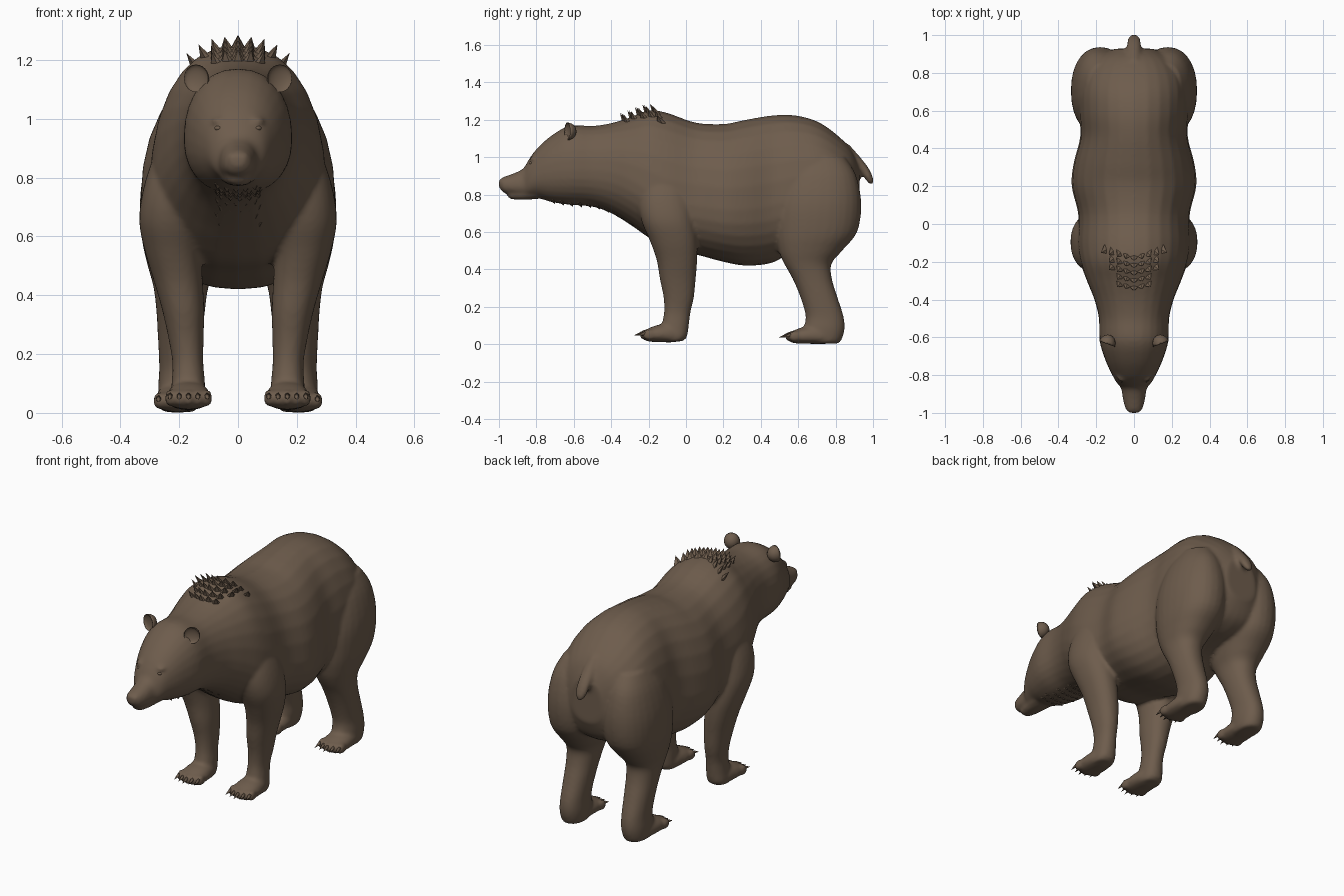
import bpy, bmesh, math
from mathutils import Vector, Matrix
from mathutils.bvhtree import BVHTree

if "Cube" in bpy.data.objects:
    bpy.data.objects.remove(bpy.data.objects["Cube"])

fur = bpy.data.materials.new("brown_fur")
fur.diffuse_color = (0.155, 0.108, 0.073, 1)
fur.use_nodes = True
fur.node_tree.nodes["Principled BSDF"].inputs["Base Color"].default_value = fur.diffuse_color
N = 28


def smooth_rows(rows, steps=4):
    """Catmull-Rom interpolation between key cross-sections."""
    out = []
    for i in range(len(rows) - 1):
        quad = [rows[max(i - 1, 0)], rows[i], rows[i + 1], rows[min(i + 2, len(rows) - 1)]]
        for k in range(steps):
            t = k / steps
            out.append([0.5 * (2 * b + (c - a) * t + (2 * a - 5 * b + 4 * c - d) * t * t
                               + (3 * b - a - 3 * c + d) * t ** 3) for a, b, c, d in zip(*quad)])
    return out + [list(rows[-1])]


def loft(bm, rings):
    loops = [[bm.verts.new(p) for p in r] for r in rings]
    for a, b in zip(loops, loops[1:]):
        for i in range(N):
            j = (i + 1) % N
            bm.faces.new((a[i], a[j], b[j], b[i]))
    bm.faces.new(loops[0])
    bm.faces.new(loops[-1])


def unit(i, p=2.2):
    a = 2 * math.pi * i / N
    c, s = math.cos(a), math.sin(a)
    return math.copysign(abs(c) ** (2 / p), c), math.copysign(abs(s) ** (2 / p), s)


def loft_y(bm, rows, cx=0):
    """Rows: y, top, bottom, half width, height of the widest point."""
    rings = []
    for y, top, bot, w, zc in smooth_rows(rows):
        rings.append([(cx + w * c, y, zc + s * ((top - zc) if s > 0 else (zc - bot)))
                      for c, s in map(unit, range(N))])
    loft(bm, rings)


def loft_z(bm, rows, side=1):
    """Rows: z, front y, back y, inner x, outer x."""
    rings = []
    for z, f, b, xi, xo in smooth_rows(rows):
        rings.append([(side * ((xi + xo) / 2 + c * (xo - xi) / 2), (f + b) / 2 + s * (b - f) / 2, z)
                      for c, s in map(unit, range(N))])
    loft(bm, rings)


def ball(bm, at, size):
    bmesh.ops.create_uvsphere(bm, u_segments=16, v_segments=10, radius=1,
                              matrix=Matrix.Translation(at) @ Matrix.Diagonal((*size, 1)))


def spike(bm, base, direction, width, length, thick=1.0, seg=6):
    d = Vector(direction).normalized()
    m = (Matrix.Translation(Vector(base) + d * length / 2) @ d.to_track_quat('Z', 'Y').to_matrix().to_4x4()
         @ Matrix.Diagonal((1, thick, 1, 1)))
    bmesh.ops.create_cone(bm, cap_ends=True, segments=seg, radius1=width, radius2=0, depth=length, matrix=m)


def finish(bm, name, smooth=True):
    bmesh.ops.recalc_face_normals(bm, faces=bm.faces[:])
    me = bpy.data.meshes.new(name)
    bm.to_mesh(me)
    bm.free()
    me.materials.append(fur)
    for p in me.polygons:
        p.use_smooth = smooth
    ob = bpy.data.objects.new(name, me)
    bpy.context.collection.objects.link(ob)
    return ob


# head, neck and torso in one loft from nose to rump
bm = bmesh.new()
loft_y(bm, [
    (-1.0, .878, .84, .022, .86), (-.975, .894, .81, .046, .85), (-.92, .914, .80, .06, .845),
    (-.87, .94, .79, .068, .85), (-.84, .988, .785, .092, .88), (-.80, 1.042, .785, .115, .90),
    (-.72, 1.115, .76, .152, .92), (-.62, 1.168, .745, .182, .93), (-.5, 1.167, .735, .186, .93),
    (-.4, 1.182, .70, .21, .92), (-.3, 1.212, .64, .25, .88), (-.2, 1.25, .57, .285, .82),
    (-.1, 1.237, .51, .30, .76), (.05, 1.185, .48, .295, .74), (.2, 1.177, .44, .33, .72),
    (.32, 1.2, .42, .32, .72), (.46, 1.223, .435, .285, .74), (.58, 1.224, .5, .29, .78),
    (.7, 1.192, .53, .29, .8), (.8, 1.125, .55, .265, .8), (.88, 1.045, .6, .2, .8),
    (.928, .95, .7, .1, .8)])
surface = BVHTree.FromBMesh(bm)

# lower jaw
loft_y(bm, [(-.955, .80, .79, .015, .795), (-.935, .808, .776, .035, .795),
            (-.86, .82, .772, .052, .80), (-.76, .84, .78, .07, .81)])

# legs, paws and toes
front_leg = [(.95, -.2, -.02, .12, .25), (.85, -.24, .01, .1, .295), (.75, -.255, .035, .1, .325),
             (.65, -.235, .048, .115, .336), (.55, -.192, .06, .125, .317), (.45, -.157, .06, .12, .287),
             (.35, -.14, .052, .115, .258), (.25, -.12, .042, .117, .236), (.17, -.117, .024, .118, .223),
             (.1, -.13, .015, .112, .226), (.04, -.13, .005, .112, .23), (.015, -.12, -.02, .12, .22)]
hind_leg = [(1.0, .6, .85, .08, .25), (.9, .53, .91, .06, .3), (.75, .48, .937, .025, .332),
            (.6, .475, .915, .035, .328), (.5, .495, .835, .07, .307), (.43, .525, .778, .1, .288),
            (.35, .57, .78, .112, .278), (.25, .612, .81, .122, .272), (.15, .64, .842, .13, .268),
            (.08, .63, .848, .13, .272), (.02, .64, .83, .138, .267), (.003, .66, .81, .15, .25)]
paw = [(-.225, .06, .025, .045, .04), (-.2, .085, .014, .07, .045), (-.14, .105, .011, .075, .05),
       (-.06, .11, .011, .062, .05), (0, .08, .03, .03, .05)]
claws = bmesh.new()
for side in (1, -1):
    loft_z(bm, front_leg, side)
    loft_z(bm, hind_leg, side)
    for cx, scale, shift, dz in ((.168, 1, 0, 0), (.207, 1.22, .825, -.009)):
        loft_y(bm, [(y * scale + shift, t + dz, b + dz, w, zc + dz) for y, t, b, w, zc in paw], side * cx)
        for i in range(-2, 3):
            x, y = side * cx + i * .031, -.215 * scale + shift + abs(i) * .009
            ball(bm, (x, y, .05 + dz), (.019, .035, .03))
            spike(claws, (x, y - .02, .058 + dz), (i * .05, -1, -.28), .011, .048)
    # brow ridges and nostril wings
    ball(bm, (side * .062, -.808, .992), (.03, .028, .014))
    ball(bm, (side * .022, -.985, .868), (.015, .014, .018))

# tail
loft_z(bm, [(1.07, .80, .87, -.03, .03), (.99, .865, .94, -.036, .036), (.93, .925, .983, -.036, .036),
            (.88, .96, 1.002, -.03, .03), (.855, .982, 1.0, -.012, .012)])

# fuse everything into one smooth skin
body = finish(bm, "bear_body")
rm = body.modifiers.new("fuse", 'REMESH')
rm.mode = 'VOXEL'
rm.voxel_size = .0105
rm.use_smooth_shade = True
sm = body.modifiers.new("soften", 'SMOOTH')
sm.factor = .5
sm.iterations = 5
finish(claws, "claws")

# cupped ears
bm = bmesh.new()
for side in (1, -1):
    part = bmesh.ops.create_uvsphere(bm, u_segments=20, v_segments=12, radius=1)["verts"]
    for v in part:
        if v.co.y < 0:
            v.co.y *= -.35
    bmesh.ops.transform(bm, verts=part, matrix=Matrix.Translation((side * .143, -.635, 1.138))
                        @ Matrix.Rotation(side * .35, 4, 'Z') @ Matrix.Diagonal((.044, .05, .047, 1)))
finish(bm, "ears")

# eyes
bm = bmesh.new()
for side in (1, -1):
    ball(bm, (side * .066, -.826, .968), (.014, .012, .009))
finish(bm, "eyes")

# ragged shoulder crest, set on the back by casting rays down
bm = bmesh.new()
for row in range(5):
    y = -.33 + row * .04
    count = 2 + row // 2
    for i in range(-count, count + 1):
        x = i * .036
        hit = surface.ray_cast(Vector((x, y + abs(x) * .25, 2)), Vector((0, 0, -1)))[0]
        spike(bm, hit - Vector((0, 0, .018)), (x * 4, -.35, .8), .03, .058, .45, 5)
finish(bm, "shoulder_crest", False)

# short tufts under the throat and chest, cast from below
bm = bmesh.new()
for row in range(10):
    y = -.72 + row * .048
    for i in range(-2, 3):
        x = i * .03 + (row % 2) * .012 - .006
        hit = surface.ray_cast(Vector((x, y, 0)), Vector((0, 0, 1)))[0]
        spike(bm, hit + Vector((0, 0, .012)), (x * 2, .6, -.7), .022, .032, .5, 5)
finish(bm, "throat_tufts", False)
